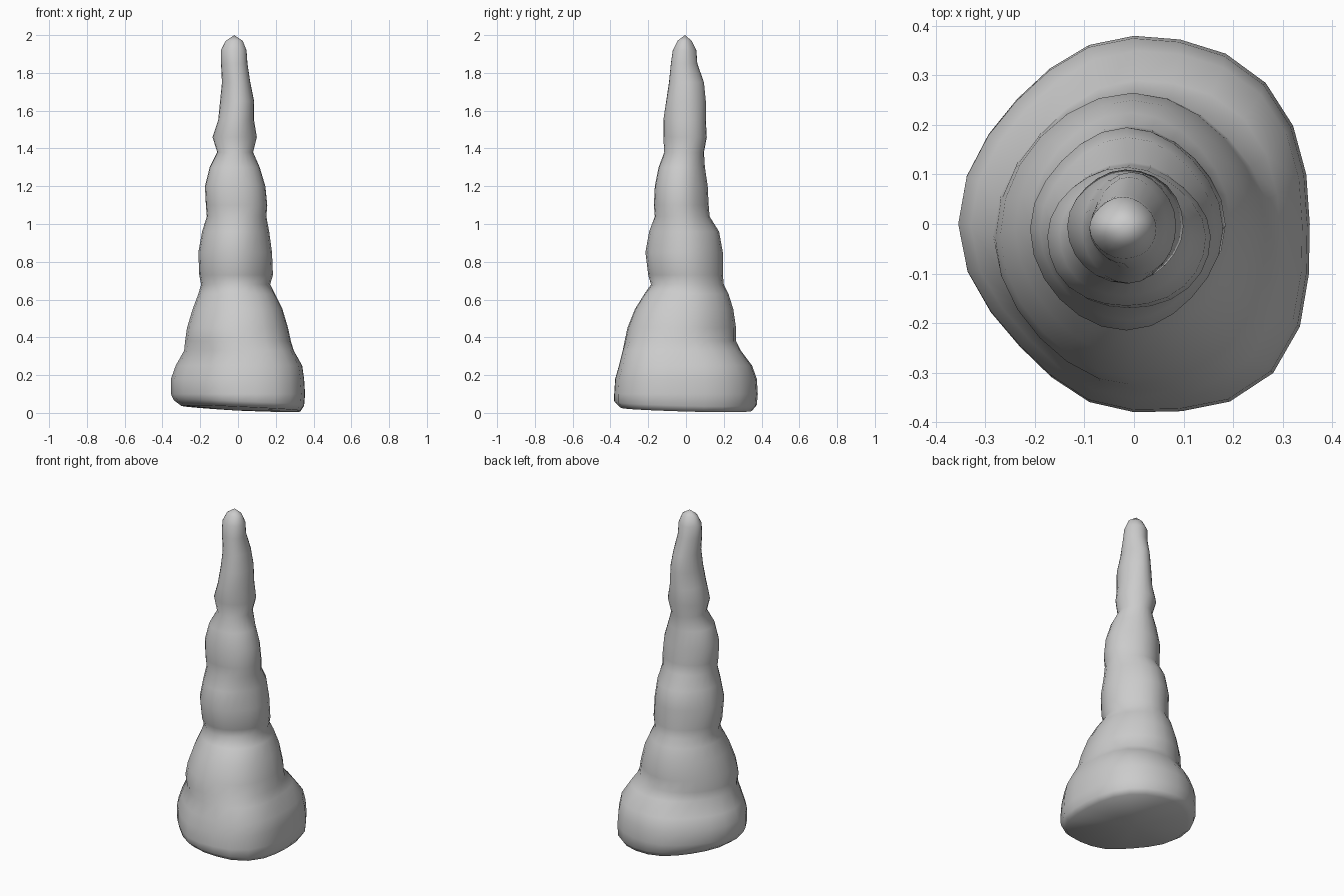
import bpy, bmesh, math, random

random.seed(4)
SEG = 24

# Silhouette sections: z, x min, x max, y min, y max
SECTIONS = [
    (0.01, -.30, .33, -.35, .35), (0.04, -.34, .35, -.38, .375),
    (0.10, -.355, .355, -.38, .38), (0.18, -.355, .35, -.375, .375),
    (0.25, -.33, .34, -.355, .35), (0.33, -.285, .295, -.335, .29),
    (0.38, -.28, .28, -.325, .265), (0.45, -.27, .265, -.31, .265),
    (0.55, -.24, .235, -.27, .25), (0.63, -.21, .195, -.22, .225),
    (0.68, -.195, .17, -.185, .20), (0.73, -.205, .185, -.20, .195),
    (0.85, -.21, .18, -.215, .195), (0.96, -.19, .165, -.195, .175),
    (1.04, -.165, .15, -.165, .125), (1.10, -.17, .155, -.17, .12),
    (1.20, -.175, .145, -.165, .115), (1.30, -.15, .115, -.145, .10),
    (1.38, -.11, .08, -.115, .095), (1.46, -.135, .10, -.12, .11),
    (1.55, -.105, .085, -.12, .105), (1.65, -.095, .085, -.105, .105),
    (1.75, -.085, .065, -.09, .095), (1.85, -.09, .05, -.08, .06),
    (1.92, -.09, .045, -.07, .055), (1.97, -.065, .025, -.045, .03),
]

# How far each diagonal bulges, by quadrant, for every drip tier
TIERS = [(0.33, (1.06, .94, .92, 1.12)), (0.66, (.97, .98, .96, 1.06))]
TIERS += [(top, [random.uniform(.94, 1.04) for _ in range(4)])
          for top in (1.03, 1.37, 1.6, 2.1)]


def ring(bm, z, x0, x1, y0, y1):
    cx, cy = (x0 + x1) / 2, (y0 + y1) / 2
    diag = next(d for top, d in TIERS if z <= top)
    verts = []
    for i in range(SEG):
        a = math.tau * i / SEG
        f = 1 + (diag[i * 4 // SEG] - 1) * math.sin(2 * a) ** 2
        # slightly tilted flat foot, higher at front left
        dz = -0.018 * math.cos(a - 0.6) + 0.012 if z < 0.05 else 0
        verts.append(bm.verts.new((cx + (x1 - x0) / 2 * f * math.cos(a),
                                   cy + (y1 - y0) / 2 * f * math.sin(a),
                                   max(z + dz, 0))))
    return verts


# Stalagmite body lofted through the sections
bm = bmesh.new()
rings = [ring(bm, *s) for s in SECTIONS]
for lo, hi in zip(rings, rings[1:]):
    for i in range(SEG):
        j = (i + 1) % SEG
        bm.faces.new((lo[i], lo[j], hi[j], hi[i]))

# Rounded tip and closed underside
tip = bm.verts.new((-0.02, -0.005, 2.0))
foot = bm.verts.new((0, 0, 0.012))
for i in range(SEG):
    j = (i + 1) % SEG
    bm.faces.new((rings[-1][i], rings[-1][j], tip))
    bm.faces.new((rings[0][j], rings[0][i], foot))
bmesh.ops.recalc_face_normals(bm, faces=bm.faces)
for f in bm.faces:
    f.smooth = True

mesh = bpy.data.meshes.new("stalagmite")
bm.to_mesh(mesh)
bm.free()
bpy.context.collection.objects.link(bpy.data.objects.new("stalagmite", mesh))
